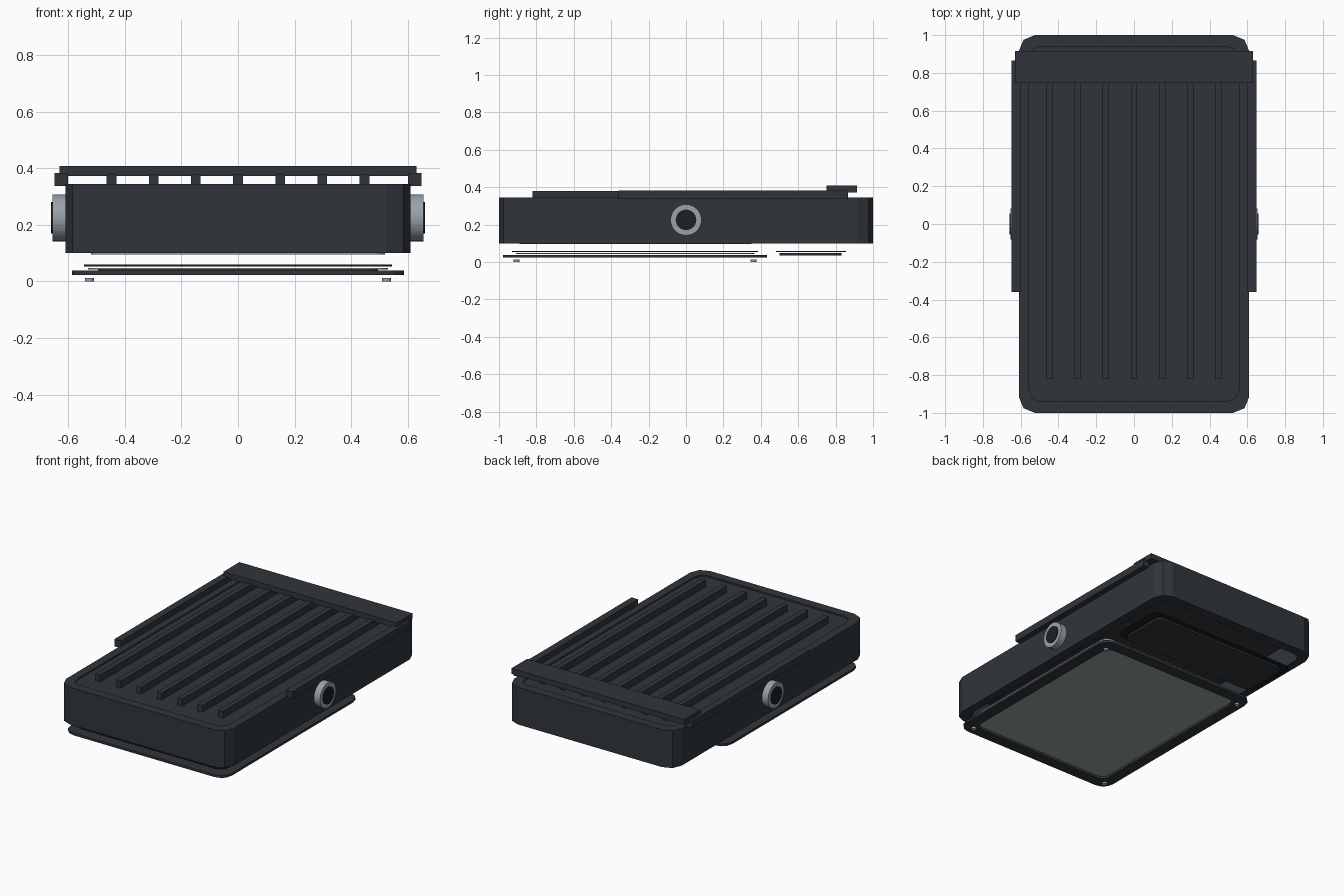
import bpy, bmesh, math
from mathutils import Matrix

if "Cube" in bpy.data.objects:
    bpy.data.objects.remove(bpy.data.objects["Cube"])


def material(name, rgb):
    m = bpy.data.materials.new(name)
    m.diffuse_color = (*rgb, 1)
    m.use_nodes = True
    m.node_tree.nodes["Principled BSDF"].inputs["Base Color"].default_value = m.diffuse_color
    return m


DARK = material("dark_metal", (0.03, 0.036, 0.044))
BLACK = material("black_rubber", (0.012, 0.014, 0.017))
STEEL = material("steel", (0.32, 0.36, 0.40))
GLASS = material("glass", (0.33, 0.37, 0.38))


def rounded(x, y0, y1, r, z, seg=3):
    """Loop of a rounded rectangle, centred on x = 0."""
    pts = []
    for k, (sx, cy) in enumerate(((1, y1 - r), (-1, y1 - r), (-1, y0 + r), (1, y0 + r))):
        for i in range(seg + 1):
            a = math.pi / 2 * (k + i / seg)
            pts.append((sx * (x - r) + r * math.cos(a), cy + r * math.sin(a), z))
    return pts


def finish(name, bm, mat, smooth=False):
    bmesh.ops.recalc_face_normals(bm, faces=bm.faces)
    me = bpy.data.meshes.new(name)
    bm.to_mesh(me)
    bm.free()
    me.materials.append(mat)
    ob = bpy.data.objects.new(name, me)
    bpy.context.collection.objects.link(ob)
    if smooth:
        bpy.context.view_layer.objects.active = ob
        ob.select_set(True)
        bpy.ops.object.shade_smooth_by_angle(angle=math.radians(35))
        ob.select_set(False)
    return ob


def loft(name, loops, mat, closed=False):
    """Skin matching loops; cap the ends, or join last to first."""
    bm = bmesh.new()
    rows = [[bm.verts.new(p) for p in loop] for loop in loops]
    pairs = list(zip(rows, rows[1:]))
    if closed:
        pairs.append((rows[-1], rows[0]))
    else:
        bm.faces.new(rows[0])
        bm.faces.new(rows[-1])
    for a, b in pairs:
        for i in range(len(a)):
            j = (i + 1) % len(a)
            bm.faces.new((a[i], a[j], b[j], b[i]))
    return finish(name, bm, mat)


def plate(name, x, y0, y1, z0, z1, r, mat):
    return loft(name, [rounded(x, y0, y1, r, z0), rounded(x, y0, y1, r, z1)], mat)


def frame(name, x, y0, y1, z0, z1, r, w, mat):
    def inner(z):
        return rounded(x - w, y0 + w, y1 - w, r * 0.7, z)
    return loft(name, [rounded(x, y0, y1, r, z0), rounded(x, y0, y1, r, z1),
                       inner(z1), inner(z0)], mat, closed=True)


def box(name, x0, x1, y0, y1, z0, z1, mat):
    bm = bmesh.new()
    bmesh.ops.create_cube(bm, size=1)
    for v in bm.verts:
        v.co = ((x0 + x1) / 2 + v.co.x * (x1 - x0),
                (y0 + y1) / 2 + v.co.y * (y1 - y0),
                (z0 + z1) / 2 + v.co.z * (z1 - z0))
    return finish(name, bm, mat)


def disc(name, radius, depth, centre, mat, axis="Z"):
    bm = bmesh.new()
    rot = Matrix.Rotation(math.pi / 2, 4, "Y") if axis == "X" else Matrix()
    bmesh.ops.create_cone(bm, cap_ends=True, segments=32, radius1=radius, radius2=radius,
                          depth=depth, matrix=Matrix.Translation(centre) @ rot)
    return finish(name, bm, mat, smooth=True)


# Housing: shallow top recess, hollow underneath
loft("housing", [
    rounded(0.555, -0.94, 0.94, 0.06, 0.335, 2),
    rounded(0.555, -0.94, 0.94, 0.06, 0.345, 2),
    rounded(0.61, -1, 1, 0.085, 0.345, 2),
    rounded(0.61, -1, 1, 0.085, 0.10, 2),
    rounded(0.555, -0.94, 0.94, 0.06, 0.10, 2),
    rounded(0.555, -0.94, 0.94, 0.06, 0.25, 2)], DARK)

# Cooling fins and rear cap bar
for i in range(7):
    x = (i - 3) * 0.149
    box(f"cooling_fin_{i + 1}", x - 0.017, x + 0.017, -0.82, 0.86, 0.33, 0.38, DARK)
box("rear_bar", -0.63, 0.63, 0.75, 0.915, 0.372, 0.408, DARK)

# Side rails and pivot knobs
for side, s in (("left", -1), ("right", 1)):
    xs = sorted((s * 0.60, s * 0.648))
    box(f"{side}_rail", *xs, -0.36, 0.865, 0.337, 0.383, DARK)
    disc(f"{side}_pivot", 0.083, 0.055, (s * 0.6275, 0, 0.225), STEEL, "X")
    disc(f"{side}_pivot_cap", 0.055, 0.02, (s * 0.65, 0, 0.225), BLACK, "X")

# Reflector pan inside the housing
loft("reflector", [
    rounded(0.52, -0.89, 0.35, 0.05, 0.095),
    rounded(0.52, -0.89, 0.35, 0.05, 0.105),
    rounded(0.34, -0.68, 0.14, 0.05, 0.22),
    rounded(0.335, -0.675, 0.135, 0.05, 0.212),
    rounded(0.50, -0.87, 0.33, 0.05, 0.095)][1:4] , STEEL)
frame("reflector_rim", 0.52, -0.89, 0.35, 0.095, 0.105, 0.05, 0.02, STEEL)

# Lens stack: gasket, glass, door frame, screws
frame("lens_gasket", 0.545, -0.93, 0.385, 0.053, 0.059, 0.06, 0.04, BLACK)
plate("lens_glass", 0.53, -0.91, 0.365, 0.042, 0.047, 0.05, GLASS)
frame("lens_frame", 0.587, -0.978, 0.433, 0.023, 0.038, 0.075, 0.075, DARK)
for i, x in enumerate((-0.525, 0.525)):
    for j, y in enumerate((-0.905, 0.36)):
        disc(f"screw_{i * 2 + j + 1}", 0.016, 0.012, (x, y, 0.006), STEEL)

# Rear compartment gasket and cover
frame("cover_gasket", 0.545, 0.48, 0.855, 0.053, 0.059, 0.05, 0.05, BLACK)
plate("compartment_cover", 0.495, 0.50, 0.832, 0.034, 0.047, 0.04, DARK)
